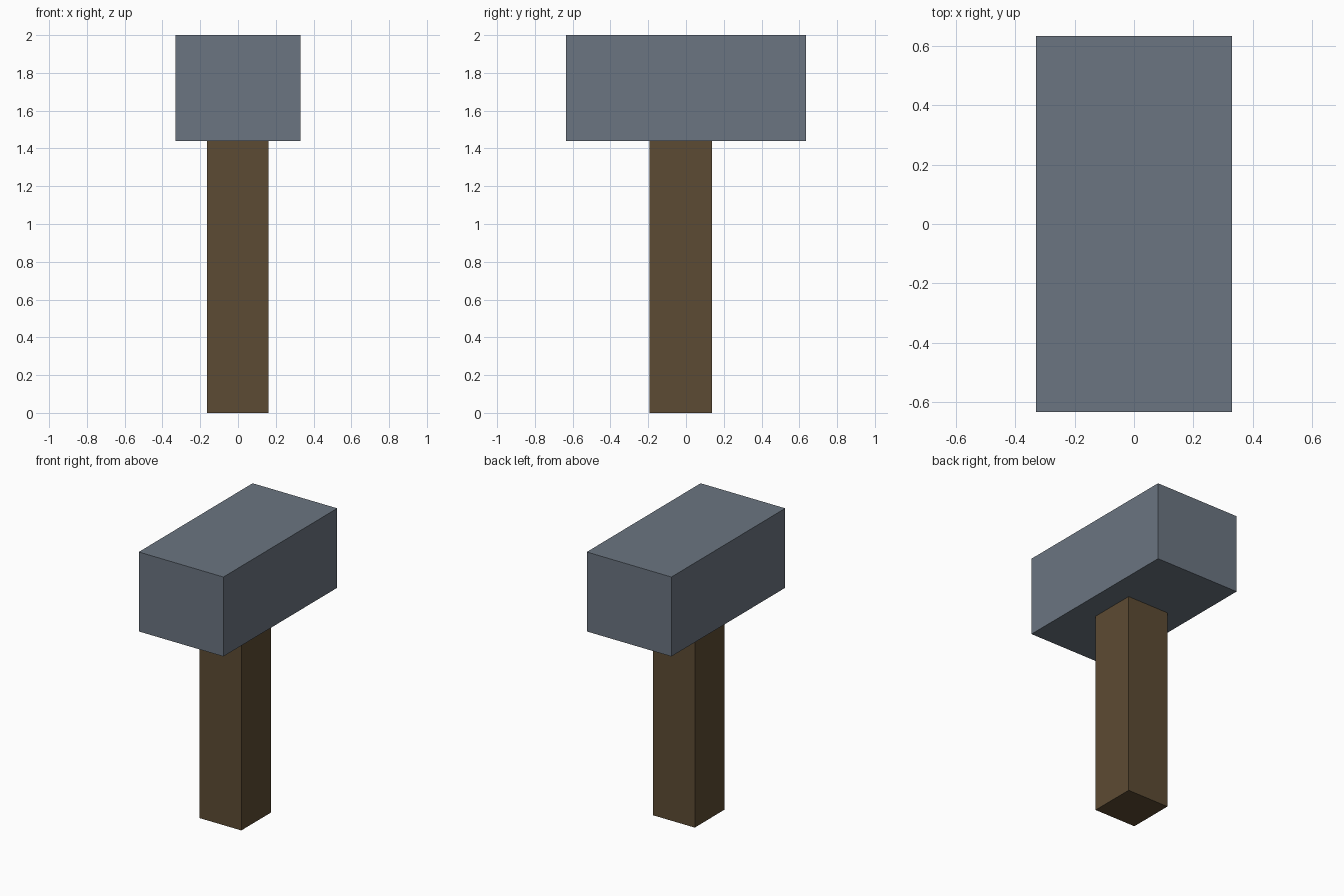
import bpy

# Remove the default object
cube = bpy.data.objects.get("Cube")
if cube:
    bpy.data.objects.remove(cube, do_unlink=True)


def make_material(name, colour):
    mat = bpy.data.materials.new(name)
    mat.use_nodes = True
    mat.diffuse_color = colour
    mat.node_tree.nodes["Principled BSDF"].inputs["Base Color"].default_value = colour
    return mat


def make_box(name, low, high, mat):
    """Add a flat-shaded box spanning two opposite corners."""
    centre = [(a + b) / 2 for a, b in zip(low, high)]
    size = [b - a for a, b in zip(low, high)]
    bpy.ops.mesh.primitive_cube_add(size=1, location=centre)
    box = bpy.context.object
    box.name = name
    box.scale = size
    bpy.ops.object.transform_apply(location=False, rotation=False, scale=True)
    box.data.materials.append(mat)
    return box


steel = make_material("slate grey steel", (0.147, 0.178, 0.220, 1))
wood = make_material("dark brown wood", (0.108, 0.070, 0.033, 1))

# Square handle, set slightly off centre and seated into the head
make_box("handle", (-0.165, -0.193, 0), (0.161, 0.138, 1.46), wood)

# Heavy block head
make_box("hammer_head", (-0.33, -0.634, 1.44), (0.33, 0.634, 2), steel)
